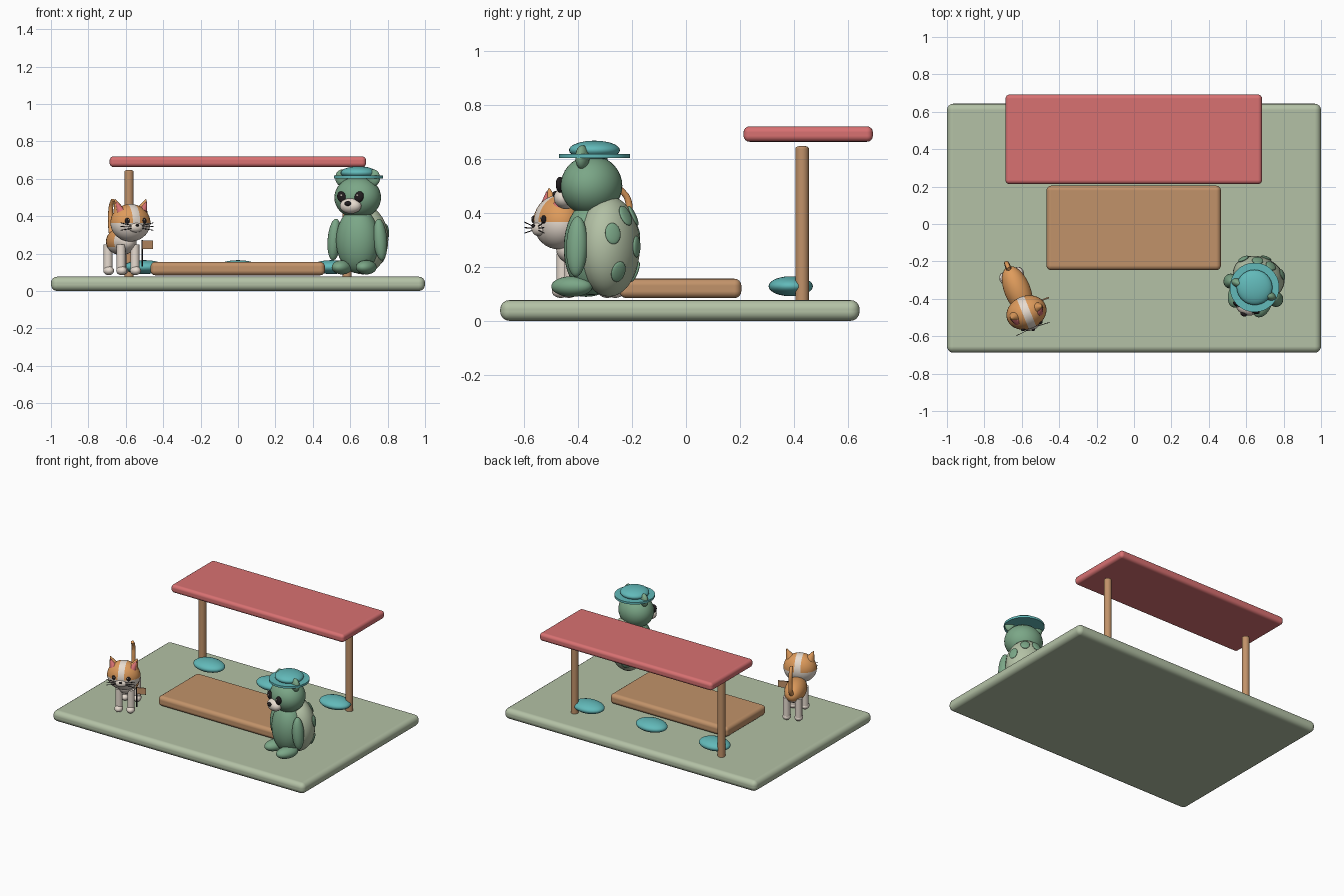
import bpy, bmesh, math
from math import radians, sin, cos
from mathutils import Matrix, Vector, Euler

cube = bpy.data.objects.get("Cube")
if cube:
    bpy.data.objects.remove(cube)


def colour(name, r, g, b):
    m = bpy.data.materials.new(name)
    m.use_nodes = True
    c = [(v / 255) ** 2.2 for v in (r, g, b)] + [1]
    m.diffuse_color = c
    m.node_tree.nodes["Principled BSDF"].inputs["Base Color"].default_value = c
    m.roughness = 0.8
    return m


SAGE = colour("sage", 178, 192, 164)
RED = colour("coral_red", 215, 112, 113)
WOOD = colour("wood", 192, 145, 105)
TEAL = colour("teal", 98, 184, 184)
GREEN = colour("leaf_green", 122, 165, 134)
CREAM = colour("cream", 232, 220, 208)
ORANGE = colour("orange_fur", 222, 154, 92)
DARK = colour("dark", 38, 34, 36)
WORLD = Matrix.Identity(4)


def finish(name, bm, mats, matrix, smooth=True):
    bm.transform(matrix)
    mesh = bpy.data.meshes.new(name)
    bm.to_mesh(mesh)
    bm.free()
    for m in mats:
        mesh.materials.append(m)
    if smooth:
        mesh.shade_smooth()
        mesh.set_sharp_from_angle(angle=radians(40))
    obj = bpy.data.objects.new(name, mesh)
    bpy.context.collection.objects.link(obj)
    return obj


def pose(loc, scale=(1, 1, 1), rot=(0, 0, 0)):
    return Matrix.LocRotScale(Vector(loc), Euler([radians(a) for a in rot]), Vector(scale))


def ball(name, mat, frame, loc, radii, rot=(0, 0, 0), cuts=(), rule=None, extra=None):
    """Ellipsoid; optional plane cuts and a rule choosing the second colour."""
    bm = bmesh.new()
    bmesh.ops.create_uvsphere(bm, u_segments=32, v_segments=18, radius=1)
    for co, no in cuts:
        bmesh.ops.bisect_plane(bm, geom=bm.verts[:] + bm.edges[:] + bm.faces[:],
                               plane_co=co, plane_no=no, dist=1e-5)
    if rule:
        for f in bm.faces:
            f.material_index = int(rule(f.calc_center_median()))
    mats = [mat, extra] if extra else [mat]
    return finish(name, bm, mats, frame @ pose(loc, radii, rot))


def slab(name, mat, low, high, bevel, frame=WORLD):
    low, high = Vector(low), Vector(high)
    bm = bmesh.new()
    bmesh.ops.create_cube(bm, size=1)
    obj = finish(name, bm, [mat], frame @ pose((low + high) / 2, high - low))
    obj.data.shade_smooth()
    obj.data.set_sharp_from_angle(angle=math.pi)
    mod = obj.modifiers.new("rounded_edges", 'BEVEL')
    mod.width, mod.segments, mod.harden_normals = bevel, 4, True
    return obj


def rod(name, mat, frame, a, b, r1, r2=None, sides=24):
    """Cylinder or cone between two points."""
    a, b = Vector(a), Vector(b)
    bm = bmesh.new()
    bmesh.ops.create_cone(bm, cap_ends=True, segments=sides, radius1=r1,
                          radius2=r1 if r2 is None else r2, depth=(b - a).length)
    turn = (b - a).to_track_quat('Z', 'Y').to_matrix().to_4x4()
    return finish(name, bm, [mat], frame @ Matrix.Translation((a + b) / 2) @ turn)


SIDES = (("left", 1), ("right", -1))

# Ground, table, canopy
slab("ground", SAGE, (-1, -.688, 0), (1, .643, .077), .034)
slab("low_table", WOOD, (-.468, -.247, .084), (.465, .205, .156), .026)
slab("canopy_roof", RED, (-.687, .213, .663), (.685, .692, .72), .022)
for side, s in SIDES:
    rod(side + "_post", WOOD, WORLD, (.583 * s, .43, .07), (.583 * s, .43, .638), .025)
    ball(side + "_post_cap", WOOD, WORLD, (.583 * s, .43, .638), (.025, .025, .01))

# Cushions
for i in (-1, 0, 1):
    ball("cushion", TEAL, WORLD, (.5 * i, .388, .128), (.112, .082, .037))

# Bear body and limbs
bear = Matrix.Translation((.64, -.35, 0)) @ Matrix.Rotation(radians(-22), 4, 'Z')
ball("bear_body", GREEN, bear, (0, 0, .27), (.118, .1, .175))
ball("bear_head", GREEN, bear, (0, 0, .5), (.127, .112, .112))
ball("bear_muzzle", CREAM, bear, (0, -.102, .455), (.06, .042, .041))
ball("bear_nose", DARK, bear, (0, -.142, .468), (.018, .012, .013))
for side, s in SIDES:
    ball(f"bear_{side}_arm", GREEN, bear, (.132 * s, -.005, .275), (.036, .04, .112), (0, -5 * s, 0))
    ball(f"bear_{side}_foot", GREEN, bear, (.07 * s, -.05, .127), (.05, .08, .038))
    ball(f"bear_{side}_ear", GREEN, bear, (.09 * s, 0, .605), (.038, .024, .045))
    ball(f"bear_{side}_eye", DARK, bear, (.05 * s, -.104, .503), (.025, .015, .031), (0, 25 * s, 0))
    ball(f"bear_{side}_eye_glint", CREAM, bear, (.046 * s, -.119, .512), (.006, .004, .006))

# Shell with raised spots
SHELL, RADII = Vector((0, .07, .275)), Vector((.142, .11, .186))
ball("shell", SAGE, bear, SHELL, RADII)
for az, el in ((-55, 15), (55, 15), (-20, 38), (20, 38), (0, 0), (-42, -30), (42, -30)):
    a, e = radians(az), radians(el)
    d = Vector((sin(a) * cos(e), cos(a) * cos(e), sin(e)))
    point = SHELL + Vector(d[i] * RADII[i] for i in range(3))
    normal = Vector(d[i] / RADII[i] for i in range(3))
    turn = normal.to_track_quat('Z', 'Y').to_matrix().to_4x4()
    ball("shell_spot", GREEN, bear @ Matrix.Translation(point) @ turn, (0, 0, 0), (.03, .04, .01))

# Hat
rod("hat_brim", TEAL, bear, (0, .012, .602), (0, .012, .617), .132, sides=40)
ball("hat_crown", TEAL, bear, (0, .012, .632), (.096, .094, .035))

# Cat body: orange rump, pale chest and belly
cat = Matrix.Translation((-.635, -.325, 0)) @ Matrix.Rotation(radians(22), 4, 'Z')
ball("cat_body", ORANGE, cat, (0, -.03, .265), (.07, .135, .073),
     cuts=(((0, -.4, 0), (0, 1, 0)), ((0, 0, -.4), (0, 0, 1))),
     rule=lambda c: c.y < -.4 or c.z < -.4, extra=CREAM)
for part, y in (("front", -.125), ("hind", .06)):
    for side, s in SIDES:
        rod(f"cat_{part}_{side}_leg", CREAM, cat, (.04 * s, y, .11), (.04 * s, y, .25), .024)
        ball(f"cat_{part}_{side}_paw", CREAM, cat, (.04 * s, y - .008, .109), (.028, .034, .024))

# Cat head: central blaze and pale lower face
ball("cat_head", ORANGE, cat, (0, -.16, .365), (.11, .089, .1),
     cuts=(((.19, 0, 0), (1, 0, 0)), ((-.19, 0, 0), (1, 0, 0)), ((0, 0, 0), (0, 0, 1))),
     rule=lambda c: abs(c.x) < .19 or c.z < 0, extra=CREAM)
ball("cat_muzzle", CREAM, cat, (0, -.238, .34), (.042, .022, .026))
ball("cat_nose", DARK, cat, (0, -.26, .352), (.01, .006, .007))
for side, s in SIDES:
    rod(f"cat_{side}_ear", ORANGE, cat, (.062 * s, -.16, .42), (.09 * s, -.16, .49), .036, .003)
    rod(f"cat_{side}_inner_ear", RED, cat, (.064 * s, -.18, .427), (.088 * s, -.17, .478), .024, .002)
    ball(f"cat_{side}_eye", DARK, cat, (.048 * s, -.236, .375), (.014, .01, .016))
    ball(f"cat_{side}_eye_glint", CREAM, cat, (.045 * s, -.246, .381), (.004, .003, .004))
    for k in (-1, 0, 1):
        rod(f"cat_{side}_whisker", DARK, cat, (.03 * s, -.25, .343 + .008 * k),
            (.095 * s, -.255, .345 + .02 * k), .002, sides=6)

# Cat tail: tapering curve
curve = bpy.data.curves.new("cat_tail", 'CURVE')
curve.dimensions, curve.bevel_depth, curve.bevel_resolution = '3D', .016, 4
curve.use_fill_caps = True
path = ((.07, .27), (.11, .31), (.122, .38), (.118, .45), (.09, .487))
spline = curve.splines.new('BEZIER')
spline.bezier_points.add(len(path) - 1)
for i, (p, (y, z)) in enumerate(zip(spline.bezier_points, path)):
    p.co = cat @ Vector((0, y, z))
    p.handle_left_type = p.handle_right_type = 'AUTO'
    p.radius = 1 - .08 * i
curve.materials.append(ORANGE)
bpy.context.collection.objects.link(bpy.data.objects.new("cat_tail", curve))

# Small flag beside the cat
rod("flag_pole", DARK, cat, (.08, -.13, .13), (.08, -.13, .272), .004, sides=10)
slab("flag", WOOD, (.08, -.134, .224), (.142, -.126, .271), .002, cat)
